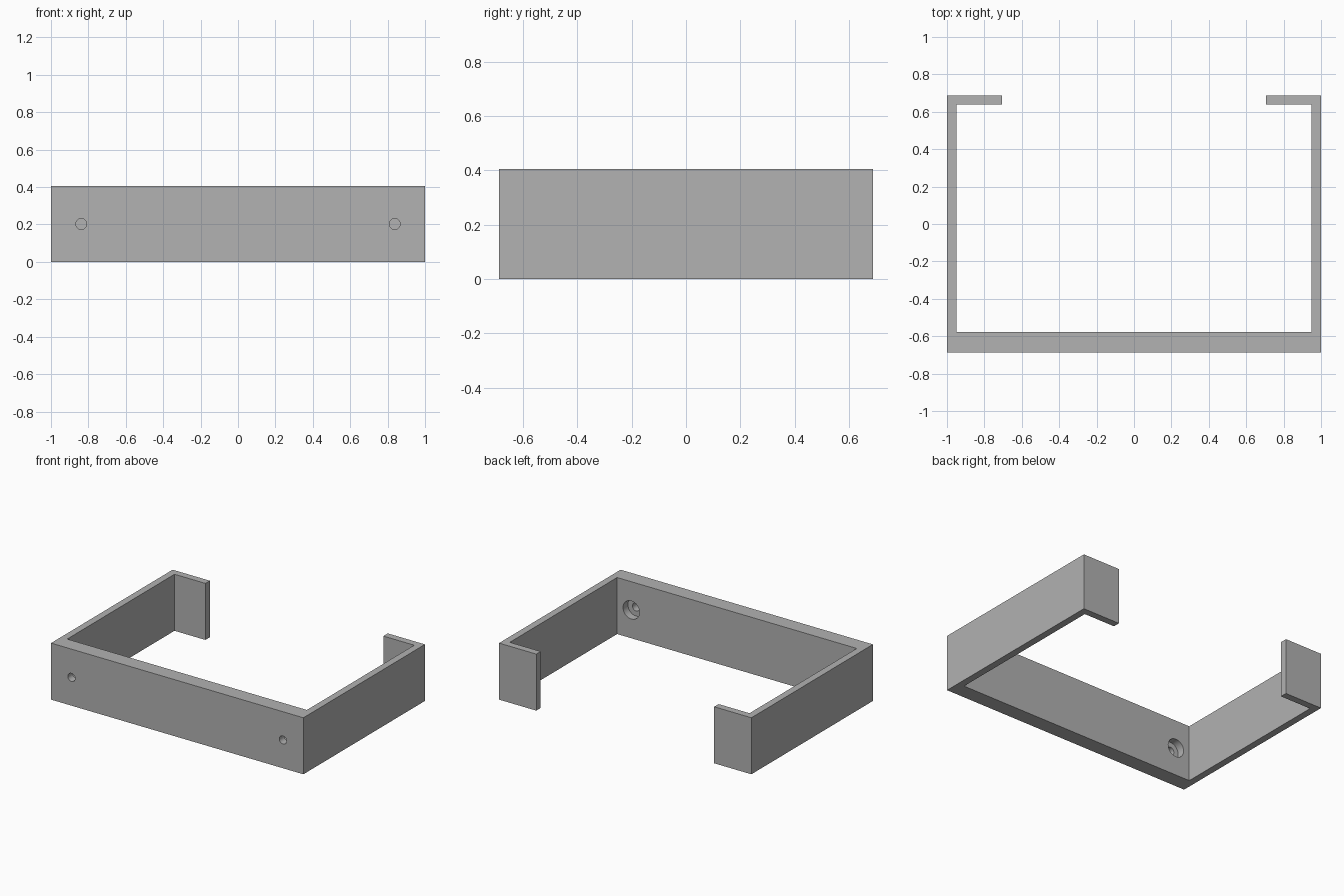
import bpy
import bmesh
import math

if "Cube" in bpy.data.objects:
    bpy.data.objects.remove(bpy.data.objects["Cube"], do_unlink=True)

HEIGHT = 0.405
HALF_DEPTH = 0.688
WALL = 0.05
FRONT_INNER = -0.577      # inner face of the thick front plate
LIP_END = 0.705
HOLE_X = 0.838

# Single grey finish
grey = bpy.data.materials.new("plain grey")
grey.use_nodes = True
colour = (0.445, 0.445, 0.445, 1)
grey.diffuse_color = colour
grey.node_tree.nodes["Principled BSDF"].inputs["Base Color"].default_value = colour

# Bracket outline: left half from the front centre round to the lip and back
half = [(1, -HALF_DEPTH), (1, HALF_DEPTH), (LIP_END, HALF_DEPTH),
        (LIP_END, HALF_DEPTH - WALL), (1 - WALL, HALF_DEPTH - WALL),
        (1 - WALL, FRONT_INNER)]
outline = half + [(-x, y) for x, y in reversed(half)]

bm = bmesh.new()
base = bm.faces.new([bm.verts.new((x, y, 0)) for x, y in outline])
raised = bmesh.ops.extrude_face_region(bm, geom=[base])["geom"]
bmesh.ops.translate(bm, vec=(0, 0, HEIGHT),
                    verts=[v for v in raised if isinstance(v, bmesh.types.BMVert)])
bmesh.ops.recalc_face_normals(bm, faces=bm.faces)
mesh = bpy.data.meshes.new("mounting_bracket")
bm.to_mesh(mesh)
bm.free()
bracket = bpy.data.objects.new("mounting_bracket", mesh)
bpy.context.collection.objects.link(bracket)
mesh.materials.append(grey)


def drill(x, radius, y_start, y_end):
    """Cut a round hole along y through the front plate."""
    bpy.ops.mesh.primitive_cylinder_add(
        vertices=32, radius=radius, depth=y_end - y_start,
        location=(x, (y_start + y_end) / 2, HEIGHT / 2),
        rotation=(math.pi / 2, 0, 0))
    cutter = bpy.context.object
    cutter.name = "hole_cutter"
    cutter.hide_render = True
    cutter.data.materials.append(grey)
    bpy.ops.object.select_all(action='DESELECT')
    bracket.select_set(True)
    bpy.context.view_layer.objects.active = bracket
    cut = bracket.modifiers.new("hole", 'BOOLEAN')
    cut.operation = 'DIFFERENCE'
    cut.solver = 'EXACT'
    cut.object = cutter
    bpy.ops.object.modifier_apply(modifier=cut.name)
    bpy.data.objects.remove(cutter, do_unlink=True)


# Screw holes with wide head recesses on the inside
for side in (-1, 1):
    drill(side * HOLE_X, 0.065, FRONT_INNER - 0.055, FRONT_INNER + 0.05)
    drill(side * HOLE_X, 0.029, -HALF_DEPTH - 0.05, FRONT_INNER + 0.05)

bpy.ops.object.shade_smooth_by_angle(angle=math.radians(30))
